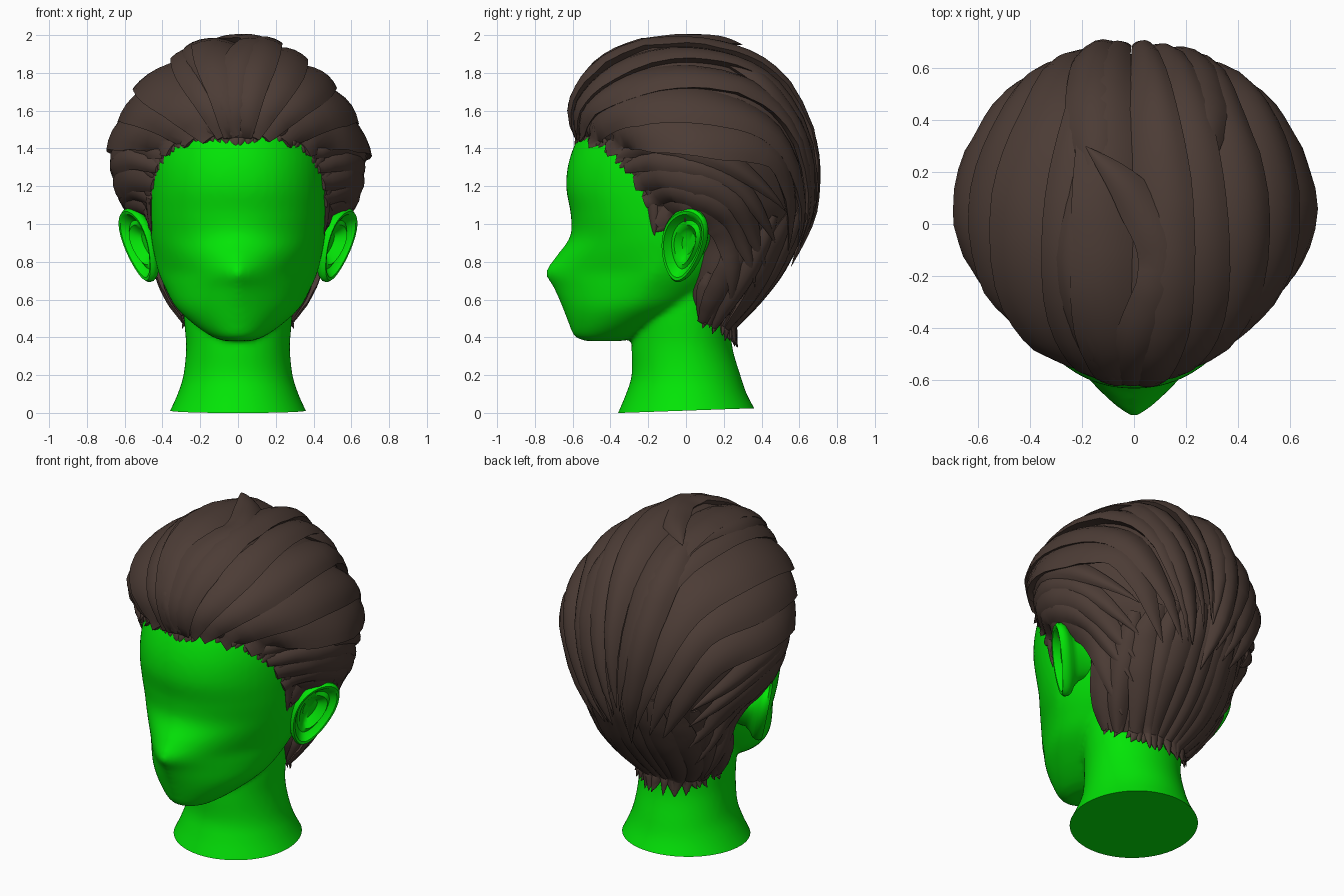
import bpy, bmesh, math, random
from mathutils import Vector
from mathutils.bvhtree import BVHTree

if "Cube" in bpy.data.objects:
    bpy.data.objects.remove(bpy.data.objects["Cube"])
random.seed(4)
made = []


def material(name, rgb):
    m = bpy.data.materials.new(name)
    m.use_nodes = True
    m.diffuse_color = (*rgb, 1)
    m.node_tree.nodes["Principled BSDF"].inputs["Base Color"].default_value = (*rgb, 1)
    return m


skin = material("bright_green_skin", (.001, .78, .002))
brown = material("dark_brown_hair", (.072, .045, .036))


def curve_at(points, t):
    """Point on a smooth curve through the given points, t from 0 to 1."""
    p = [Vector(q) for q in points]
    p = [p[0] * 2 - p[1]] + p + [p[-1] * 2 - p[-2]]
    s = t * (len(p) - 3)
    k = min(int(s), len(p) - 4)
    f = s - k
    a, b, c, d = p[k:k + 4]
    return (b * 2 + (c - a) * f + (a * 2 - b * 5 + c * 4 - d) * f ** 2
            + (b * 3 - a - c * 3 + d) * f ** 3) * .5


def spline(points, n):
    return [curve_at(points, i / (n - 1)) for i in range(n)]


def loft(bm, rings):
    """Skin a list of closed rings and cap both ends."""
    rows = [[bm.verts.new(p) for p in ring] for ring in rings]
    n = len(rows[0])
    for a, b in zip(rows, rows[1:]):
        for i in range(n):
            j = (i + 1) % n
            bm.faces.new((a[i], a[j], b[j], b[i]))
    bm.faces.new(rows[0][::-1])
    bm.faces.new(rows[-1])


def finish(bm, name, mat):
    bmesh.ops.recalc_face_normals(bm, faces=bm.faces)
    me = bpy.data.meshes.new(name)
    bm.to_mesh(me)
    bm.free()
    me.materials.append(mat)
    ob = bpy.data.objects.new(name, me)
    bpy.context.collection.objects.link(ob)
    made.append(ob)
    return ob


def section(row, seg=64):
    """Horizontal oval: height, half width, middle, front, back, front roundness."""
    z, hw, cy, yf, yb, p = row
    pts = []
    for i in range(seg):
        a = math.tau * i / seg
        c, s = math.cos(a), math.sin(a)
        e = 2 / p if s < 0 else 1
        reach = cy - yf if s < 0 else yb - cy
        pts.append(Vector((hw * math.copysign(abs(c) ** e, c),
                           cy + reach * math.copysign(abs(s) ** e, s), z)))
    return pts


# Head and neck, fused into one smooth surface
face_rows = [
    (.38, .07, -.46, -.53, -.34, 2), (.405, .14, -.42, -.59, -.24, 1.9),
    (.47, .235, -.34, -.62, -.08, 1.8), (.56, .33, -.25, -.655, .08, 1.65),
    (.66, .385, -.19, -.7, .2, 1.45), (.74, .42, -.16, -.745, .27, 1.3),
    (.82, .44, -.13, -.695, .33, 1.5), (.93, .46, -.1, -.615, .4, 1.85),
    (1.05, .47, -.08, -.61, .45, 2.05), (1.2, .475, -.06, -.635, .49, 2.1),
    (1.35, .465, -.05, -.615, .49, 2.1), (1.5, .42, -.05, -.545, .44, 2.1),
    (1.62, .33, -.05, -.42, .33, 2), (1.72, .15, -.05, -.22, .12, 2)]
neck_rows = [
    (-.1, .42, 0, -.4, .42, 2), (0, .366, 0, -.36, .375, 2), (.1, .32, 0, -.318, .322, 2),
    (.2, .289, 0, -.288, .288, 2), (.35, .275, 0, -.288, .245, 2),
    (.5, .287, 0, -.28, .24, 2), (.7, .3, 0, -.25, .25, 2)]
bm = bmesh.new()
loft(bm, [section(r) for r in spline(face_rows, 60)])
loft(bm, [section(r) for r in spline(neck_rows, 30)])
head = finish(bm, "head_and_neck", skin)
fuse = head.modifiers.new("fuse", 'REMESH')
fuse.mode = 'VOXEL'
fuse.voxel_size = .016
soften = head.modifiers.new("soften", 'SMOOTH')
soften.factor = .5
soften.iterations = 8
bm = bmesh.new()
bm.from_object(head, bpy.context.evaluated_depsgraph_get())
head.modifiers.clear()
# Flat, slightly sloping base of the neck
bmesh.ops.bisect_plane(bm, geom=bm.verts[:] + bm.edges[:] + bm.faces[:],
                       plane_co=(0, 0, .012), plane_no=(0, -.035, 1), clear_inner=True)
bmesh.ops.holes_fill(bm, edges=[e for e in bm.edges if e.is_boundary], sides=0)
bmesh.ops.recalc_face_normals(bm, faces=bm.faces)
bm.to_mesh(head.data)
bm.free()

# Ears: a cupped bowl with a rolled rim, an inner fold and a narrow root
ear_steps = [(.05, -.035, 0), (.3, -.035, 0), (.42, -.02, .01), (.54, -.005, .02), (.66, -.005, .005),
             (.76, .012, 0), (.86, .034, 0), (.94, .036, 0), (1, .02, 0),
             (.99, 0, 0), (.92, -.02, 0), (.74, -.04, 0), (.6, -.07, 0), (.52, -.16, 0)]
back, up = Vector((.52, .85, 0)), Vector((.28, .13, .95))
out = back.cross(up).normalized()
for sgn, name in ((1, "left_ear"), (-1, "right_ear")):
    bm = bmesh.new()
    rings = []
    for size, height, fold in ear_steps:
        ring = []
        for i in range(40):
            a = math.tau * i / 40
            c, s = math.cos(a), math.sin(a)
            p = Vector((.51, -.005, .89)) + back * (.132 * size * c * (1 + .25 * s))
            p += up * (.205 * size * s) + out * (height + fold * max(0, c + .3))
            ring.append(Vector((p.x * sgn, p.y, p.z)))
        rings.append(ring)
    loft(bm, rings)
    finish(bm, name, skin)

# Hair body: a full volume that sinks into the head along the hairline
hair_rows = [
    (.42, .21, .08, -.05, .19, 1.45), (.52, .285, .1, -.07, .29, 1.45),
    (.62, .355, .12, -.1, .385, 1.45), (.75, .41, .16, -.12, .485, 1.45),
    (.9, .445, .18, -.2, .565, 1.45), (1.02, .505, .16, -.4, .62, 1.45),
    (1.12, .575, .1, -.52, .645, 1.45), (1.3, .63, .05, -.6, .655, 1.45),
    (1.42, .62, .04, -.56, .64, 1.5), (1.5, .595, .03, -.59, .62, 1.75),
    (1.62, .535, 0, -.6, .57, 1.8), (1.74, .45, 0, -.53, .495, 1.85),
    (1.845, .33, -.02, -.42, .37, 1.9), (1.915, .2, -.05, -.28, .19, 2),
    (1.94, .08, -.08, -.15, 0, 2)]
bm = bmesh.new()
loft(bm, [section(r, 80) for r in spline(hair_rows, 70)])
hair = finish(bm, "hair_body", brown)

# Outer surface that the locks lie on
bm = bmesh.new()
bm.from_mesh(head.data)
bm.from_mesh(hair.data)
surface = BVHTree.FromBMesh(bm)
bm.free()


def project(p):
    core = Vector((0, .05, min(max(p.z, .3), 1.3)))
    ray = (p - core).normalized()
    co, normal, _, _ = surface.ray_cast(core + ray * 2, -ray)
    if co is None:
        return p, ray
    return co, normal if normal.dot(ray) > 0 else -normal


def lock(bm, path, width, thick, lift=0, tilt=0, n=24):
    """Pointed strand with a domed cross-section, laid along the outer surface."""
    pts = [project(p) for p in spline(path, n)]
    rings = []
    for i, (co, normal) in enumerate(pts):
        s = i / (n - 1)
        along = pts[min(i + 1, n - 1)][0] - pts[max(i - 1, 0)][0]
        side = along.cross(normal).normalized()
        w = width / 2 * min(1, .35 + 2 * s) * (1 - s ** 3) + .002
        h = thick * min(1, .25 + 3 * s) * (1 - s ** 4) + .001
        base = co + normal * (lift * s ** 3)
        ring = [base + side * (w * u) + normal * (h * (1 - u * u) + tilt * w * u)
                for u in (1, .7, .35, 0, -.35, -.7, -1)]
        ring += [base + side * (w * u) - normal * h for u in (-.5, .5)]
        rings.append(ring)
    loft(bm, rings)


def lock_group(name, guides, count, width, thick, lift=0, tilt=.25, jitter=.02):
    """Spread locks across guide curves, from the middle outwards, on both sides."""
    bm = bmesh.new()
    for sgn in (1, -1):
        for i in range(count):
            path = []
            for k, guide in enumerate(guides):
                t = i / (count - 1) + random.uniform(-1, 1) * jitter * k
                p = curve_at(guide, min(max(t, 0), 1))
                path.append(Vector((p.x * sgn, p.y, p.z)))
            lock(bm, path, width * random.uniform(.8, 1.25), thick * random.uniform(.75, 1.2),
                 lift, tilt * sgn)
    return finish(bm, name, brown)


# Swept-back locks fanning from the middle of the forehead over the top
lock_group("top_locks", [
    [(.02, -.56, 1.45), (.13, -.55, 1.46), (.35, -.43, 1.41)],
    [(.06, -.5, 1.8), (.33, -.4, 1.7), (.53, -.22, 1.53)],
    [(.1, .05, 1.95), (.4, .08, 1.8), (.62, .12, 1.48)],
    [(.07, .48, 1.8), (.3, .48, 1.62), (.48, .46, 1.32)],
    [(.0, .68, 1.05), (.1, .64, .92), (.26, .57, .88)]], 5, .3, .048, .05, .27, .025)

# Side locks from the temples, over the ears and around to the back
lock_group("side_locks", [
    [(.4, -.38, 1.38), (.44, -.27, 1.22), (.46, -.17, 1.02)],
    [(.58, -.15, 1.44), (.58, -.07, 1.28), (.54, .0, 1.13)],
    [(.62, .2, 1.34), (.58, .25, 1.15), (.47, .22, .96)],
    [(.42, .55, 1.08), (.36, .48, .8), (.33, .24, .52)]], 5, .22, .045, .04, .28)

# Lower locks tapering to ragged points on the nape
lock_group("nape_locks", [
    [(.03, .66, 1.15), (.25, .62, 1.1), (.47, .35, 1.0)],
    [(.03, .62, .9), (.25, .53, .87), (.43, .27, .85)],
    [(.02, .4, .6), (.2, .36, .6), (.36, .16, .62)],
    [(.02, .25, .34), (.15, .22, .36), (.3, .08, .45)]], 6, .19, .04, .03, .15, .04)

# Short ragged ends along the lower edge of the hair
lock_group("nape_tufts", [
    [(.03, .4, .62), (.2, .34, .62), (.36, .12, .74)],
    [(.03, .3, .5), (.2, .26, .5), (.34, .09, .62)],
    [(.03, .24, .36), (.17, .2, .39), (.29, .07, .48)]], 8, .09, .022, .03, .1, .04)

# Sideburns in front of the ears
lock_group("sideburns", [
    [(.46, -.2, 1.25), (.48, -.1, 1.22)],
    [(.47, -.17, 1.1), (.48, -.12, 1.1)],
    [(.46, -.17, .94), (.47, -.13, .97)]], 2, .1, .018, 0, .1)

# Fine jagged tufts along the hairline
hairline = [(0, -.57, 1.41), (.2, -.53, 1.44), (.34, -.43, 1.38),
            (.43, -.28, 1.23), (.46, -.19, 1.07), (.46, -.16, .96)]
roots = [(x + .02, y + .09, z + .07) for x, y, z in hairline]
lock_group("hairline_tufts", [roots, hairline], 24, .06, .01, 0, 0, .015)

# Loose locks: a wavy one flicking up at the crown, others crossing the top and back
bm = bmesh.new()
lock(bm, [(0, -.56, 1.47), (.03, -.47, 1.8), (.13, -.15, 1.93), (0, .1, 1.95), (-.17, .28, 1.9)],
     .27, .05, .09, -.15)
lock(bm, [(-.03, -.56, 1.46), (-.17, -.48, 1.78), (-.25, -.15, 1.86), (-.2, .2, 1.88), (-.22, .5, 1.7)],
     .22, .055, .03, .3)
lock(bm, [(-.12, -.2, 1.93), (-.14, .3, 1.9), (-.14, .6, 1.6), (-.1, .68, 1.2), (-.02, .62, .8)],
     .26, .065, .05, -.2)
lock(bm, [(.2, .1, 1.9), (.26, .45, 1.7), (.2, .62, 1.35), (.08, .62, .9)], .24, .05, .05, .2)
finish(bm, "loose_locks", brown)

# Smooth shading with crisp lock edges
for ob in made:
    ob.select_set(True)
bpy.context.view_layer.objects.active = head
bpy.ops.object.shade_smooth_by_angle(angle=math.radians(40))
